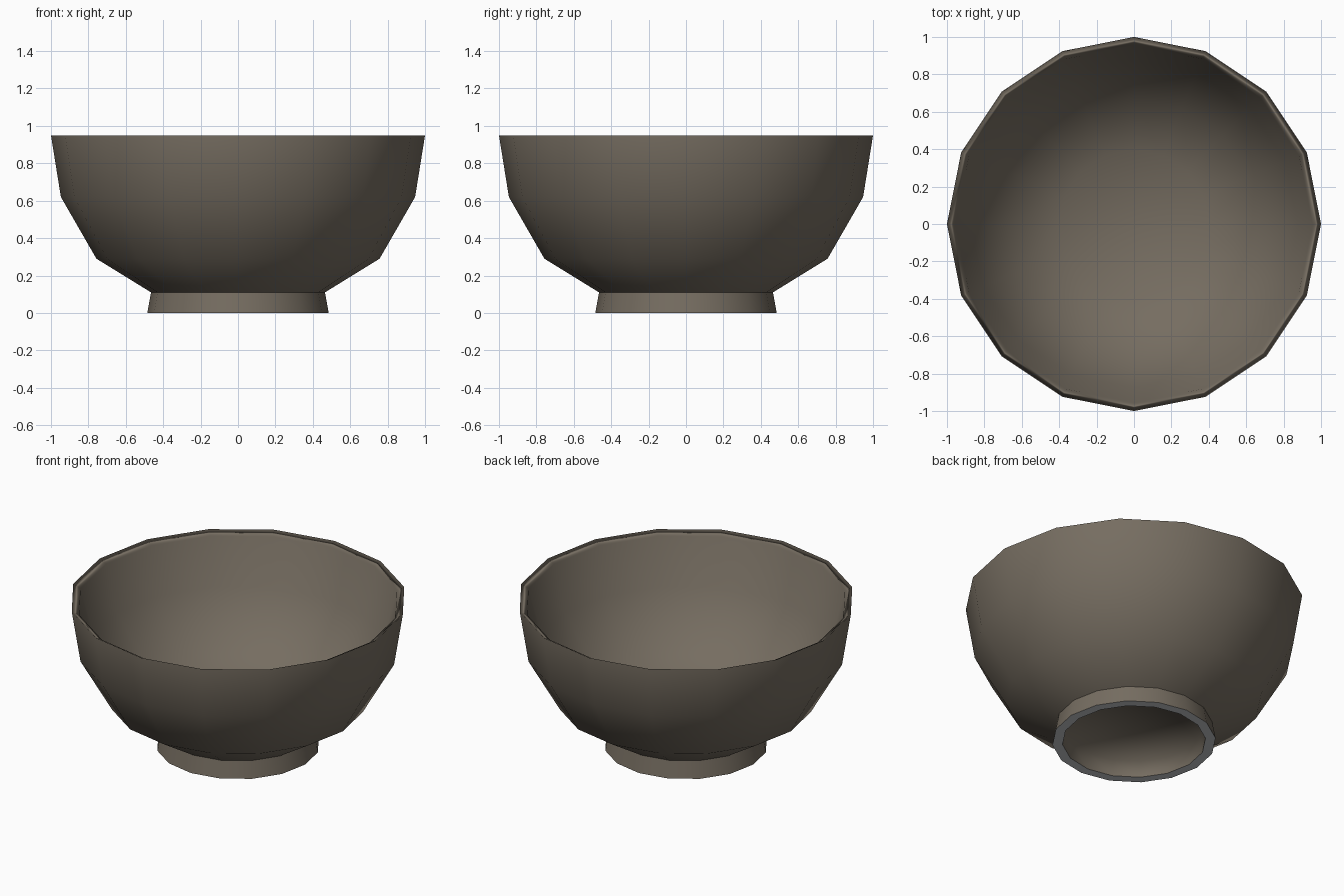
import bpy, math

if "Cube" in bpy.data.objects:
    bpy.data.objects.remove(bpy.data.objects["Cube"])

SIDES = 16


def material(name, rgb):
    m = bpy.data.materials.new(name)
    m.diffuse_color = (*rgb, 1)
    m.use_nodes = True
    m.node_tree.nodes["Principled BSDF"].inputs["Base Color"].default_value = m.diffuse_color
    return m


clay = material("brown_clay", (0.18, 0.153, 0.119))
grey = material("bare_grey_base", (0.54, 0.56, 0.58))


def lathe(name, profile, flat_bands=()):
    """Revolve a (radius, height) profile; flat bands get the second material."""
    verts, rings, faces, bands = [], [], [], []
    for r, z in profile:
        start = len(verts)
        if r == 0:
            verts.append((0, 0, z))
            rings.append([start] * SIDES)
        else:
            for j in range(SIDES):
                a = 2 * math.pi * j / SIDES
                verts.append((r * math.cos(a), r * math.sin(a), z))
            rings.append(list(range(start, start + SIDES)))
    for i in range(len(rings) - 1):
        for j in range(SIDES):
            k = (j + 1) % SIDES
            quad = (rings[i][j], rings[i + 1][j], rings[i + 1][k], rings[i][k])
            faces.append(list(dict.fromkeys(quad)))
            bands.append(i)
    mesh = bpy.data.meshes.new(name)
    mesh.from_pydata(verts, [], faces)
    mesh.materials.append(clay)
    mesh.materials.append(grey)
    for p, b in zip(mesh.polygons, bands):
        p.use_smooth = b not in flat_bands
        p.material_index = 1 if b in flat_bands else 0
    obj = bpy.data.objects.new(name, mesh)
    bpy.context.collection.objects.link(obj)
    return obj


# Bowl: inner floor, inner wall, sloping lip, outer wall
bowl = lathe("bowl", [(0, 0.2), (0.4, 0.22), (0.67, 0.35), (0.875, 0.63), (0.955, 0.925),
                      (1.0, 0.95), (0.947, 0.62), (0.757, 0.29), (0.465, 0.11)])
# Soft lip: large faces lead the shading
mod = bowl.modifiers.new("soft_lip", 'WEIGHTED_NORMAL')
mod.mode = 'FACE_AREA'
mod.weight = 50

# Hollow foot: outer wall, grey standing ring, inner wall and ceiling
lathe("foot_ring", [(0.465, 0.11), (0.485, 0), (0.425, 0), (0.41, 0.1), (0, 0.1)],
      flat_bands=(1,))
